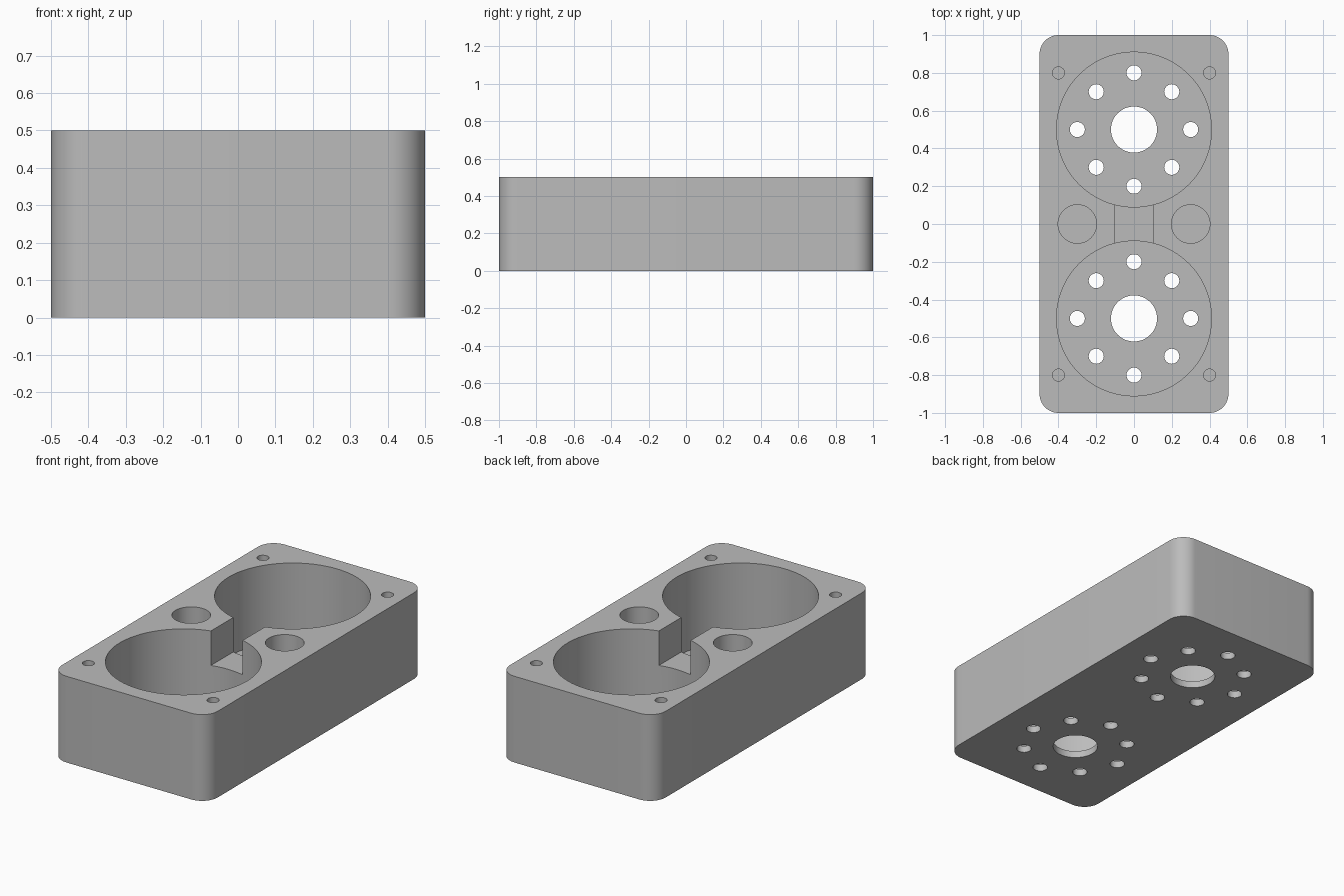
import bpy, bmesh, math

if "Cube" in bpy.data.objects:
    bpy.data.objects.remove(bpy.data.objects["Cube"])

grey = bpy.data.materials.new("plain_grey")
grey.diffuse_color = (0.5, 0.5, 0.5, 1)
grey.use_nodes = True
grey.node_tree.nodes["Principled BSDF"].inputs["Base Color"].default_value = grey.diffuse_color


def prism(name, outline, z0, z1):
    """Closed solid made by extruding an outline from z0 to z1."""
    bm = bmesh.new()
    face = bm.faces.new([bm.verts.new((x, y, z0)) for x, y in outline])
    ext = bmesh.ops.extrude_face_region(bm, geom=[face])["geom"]
    verts = [g for g in ext if isinstance(g, bmesh.types.BMVert)]
    bmesh.ops.translate(bm, verts=verts, vec=(0, 0, z1 - z0))
    bmesh.ops.recalc_face_normals(bm, faces=bm.faces)
    mesh = bpy.data.meshes.new(name)
    bm.to_mesh(mesh)
    bm.free()
    mesh.materials.append(grey)
    obj = bpy.data.objects.new(name, mesh)
    bpy.context.collection.objects.link(obj)
    return obj


def circle(x, y, r, n):
    return [(x + r * math.cos(math.tau * i / n), y + r * math.sin(math.tau * i / n))
            for i in range(n)]


def rounded_rect(hx, hy, r, steps=12):
    pts = []
    for k, (sx, sy) in enumerate([(1, 1), (-1, 1), (-1, -1), (1, -1)]):
        for i in range(steps + 1):
            a = math.pi / 2 * (k + i / steps)
            pts.append((sx * (hx - r) + r * math.cos(a), sy * (hy - r) + r * math.sin(a)))
    return pts


TOP, FLOOR, OVER = 0.5, 0.04, 0.6

# Rounded block
housing = prism("housing", rounded_rect(0.5, 1.0, 0.1), 0, TOP)
cutters = []


def cut(name, outline, z0, z1=OVER):
    cutters.append(prism(name, outline, z0, z1))


for s in (-1, 1):
    cy = 0.5 * s
    # Large round pocket with a central opening and a ring of vent holes
    cut("pocket_cutter", circle(0, cy, 0.41, 96), FLOOR)
    cut("centre_hole_cutter", circle(0, cy, 0.122, 48), -0.1, 0.2)
    for i in range(8):
        a = math.tau * i / 8
        d = 0.3 if i % 2 == 0 else 0.2 * math.sqrt(2)
        cut("vent_hole_cutter",
            circle(d * math.cos(a), cy + d * math.sin(a), 0.04, 24), -0.1, 0.2)
    # Blind side bore and corner screw holes
    cut("side_bore_cutter", circle(0.3 * s, 0, 0.102, 48), 0.3)
    for t in (-1, 1):
        cut("screw_hole_cutter", circle(0.4 * t, 0.8 * s, 0.032, 24), 0.3)

# Channel joining the two pockets
cut("channel_cutter", [(-0.102, -0.15), (0.102, -0.15), (0.102, 0.15), (-0.102, 0.15)], 0.3)

for c in cutters:
    mod = housing.modifiers.new(c.name, "BOOLEAN")
    mod.operation = "DIFFERENCE"
    mod.solver = "EXACT"
    mod.object = c

# Bake the cuts, then remove the cutters
bpy.context.view_layer.update()
deps = bpy.context.evaluated_depsgraph_get()
result = bpy.data.meshes.new_from_object(housing.evaluated_get(deps))
housing.modifiers.clear()
housing.data = result
for c in cutters:
    bpy.data.objects.remove(c)

# Smooth curved walls, sharp rims
bpy.context.view_layer.objects.active = housing
housing.select_set(True)
bpy.ops.object.shade_smooth_by_angle(angle=math.radians(30))
